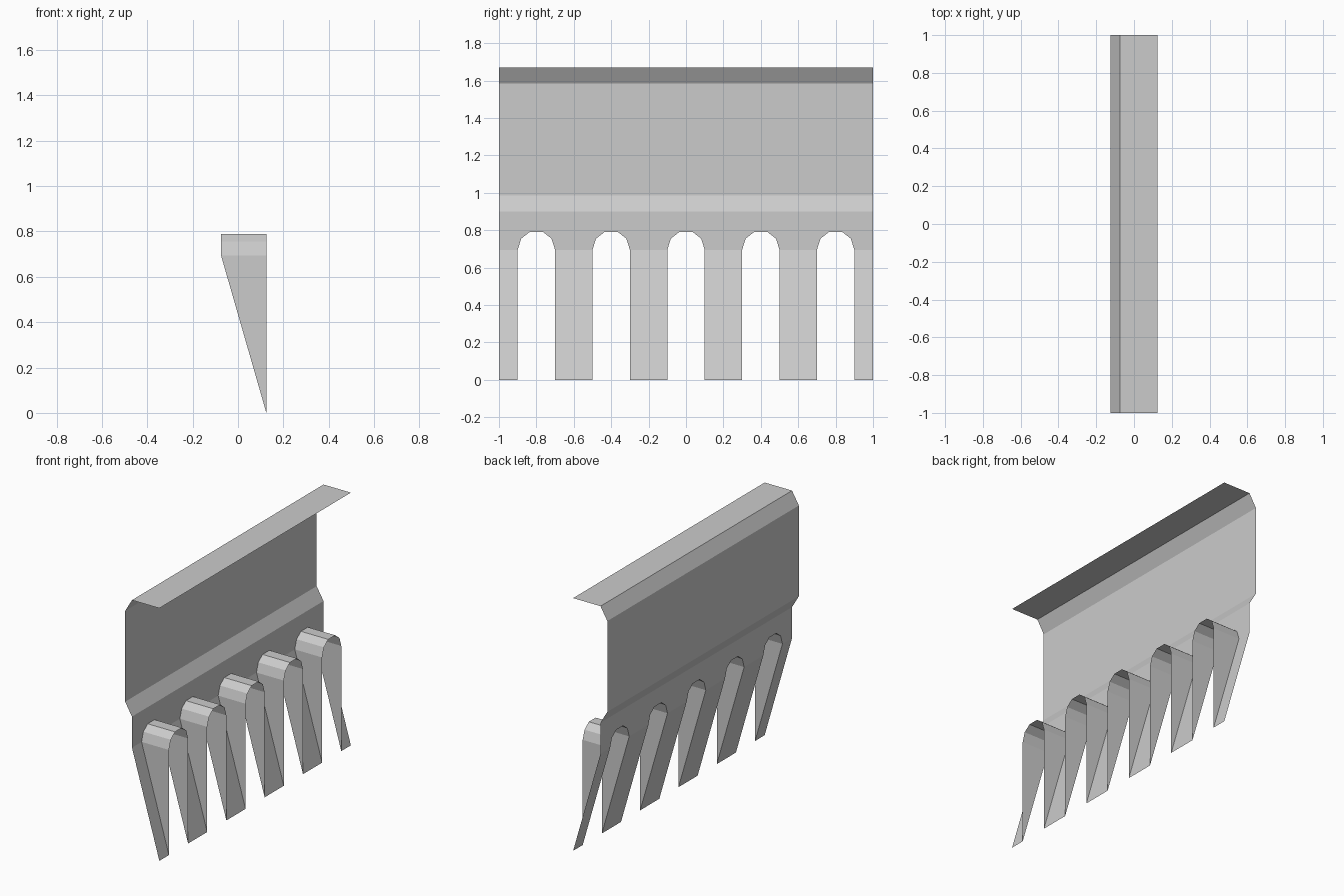
import bpy
import bmesh

# Remove the default object
cube = bpy.data.objects.get("Cube")
if cube:
    bpy.data.objects.remove(cube, do_unlink=True)

# One plain grey for the whole sheet
GREY = (0.6, 0.6, 0.6, 1.0)
metal = bpy.data.materials.new("plain_grey")
metal.use_nodes = True
metal.diffuse_color = GREY
metal.node_tree.nodes["Principled BSDF"].inputs["Base Color"].default_value = GREY

INNER, OUTER, BULGE = -0.075, 0.125, -0.125   # x of wall, lip and bulged panel
SPRING = 0.695                                # height where the arches begin
ARCH = [(-0.1, 0), (-0.081, 0.06), (-0.036, 0.095),
        (0.036, 0.095), (0.081, 0.06), (0.1, 0)]
CENTRES = [-0.8, -0.4, 0, 0.4, 0.8]


def sheet(name, polygons):
    """Make a thin sheet object from a list of polygons."""
    bm = bmesh.new()
    for points in polygons:
        bm.faces.new([bm.verts.new(p) for p in points])
    bmesh.ops.remove_doubles(bm, verts=bm.verts, dist=1e-4)
    mesh = bpy.data.meshes.new(name)
    bm.to_mesh(mesh)
    bm.free()
    mesh.materials.append(metal)
    obj = bpy.data.objects.new(name, mesh)
    bpy.context.collection.objects.link(obj)
    return obj


def sweep(path, y0, y1):
    """Extrude an x-z path along y."""
    return [[(a[0], y0, a[1]), (a[0], y1, a[1]), (b[0], y1, b[1]), (b[0], y0, b[1])]
            for a, b in zip(path, path[1:])]


# Bent upper panel with its top lip
panel = [(INNER, 0.9), (BULGE, 0.985), (BULGE, 1.585), (INNER, 1.67), (OUTER, 1.67)]
sheet("upper_panel", sweep(panel, -1, 1))

# Lower wall, notched by the arches
notches = [(INNER, c + y, SPRING + z) for c in CENTRES for y, z in ARCH]
sheet("arched_wall", [[(INNER, 1, 0.9), (INNER, -1, 0.9), (INNER, -1, SPRING)]
                      + notches + [(INNER, 1, SPRING)]])

# Sloping teeth between the arches
edges = [-1] + [c + s for c in CENTRES for s in (-0.1, 0.1)] + [1]
slope = [(INNER, SPRING), (OUTER, 0)]
sheet("sloping_teeth", [face for y0, y1 in zip(edges[::2], edges[1::2])
                        for face in sweep(slope, y0, y1)])

# Arched hoods with triangular side walls
hoods = []
for c in CENTRES:
    for (ya, za), (yb, zb) in zip(ARCH, ARCH[1:]):
        hoods.append([(INNER, c + ya, SPRING + za), (OUTER, c + ya, SPRING + za),
                      (OUTER, c + yb, SPRING + zb), (INNER, c + yb, SPRING + zb)])
    for side in (-0.1, 0.1):
        wall = [(INNER, c + side, SPRING), (OUTER, c + side, 0), (OUTER, c + side, SPRING)]
        hoods.append(wall if side < 0 else wall[::-1])
sheet("arched_hoods", hoods)
